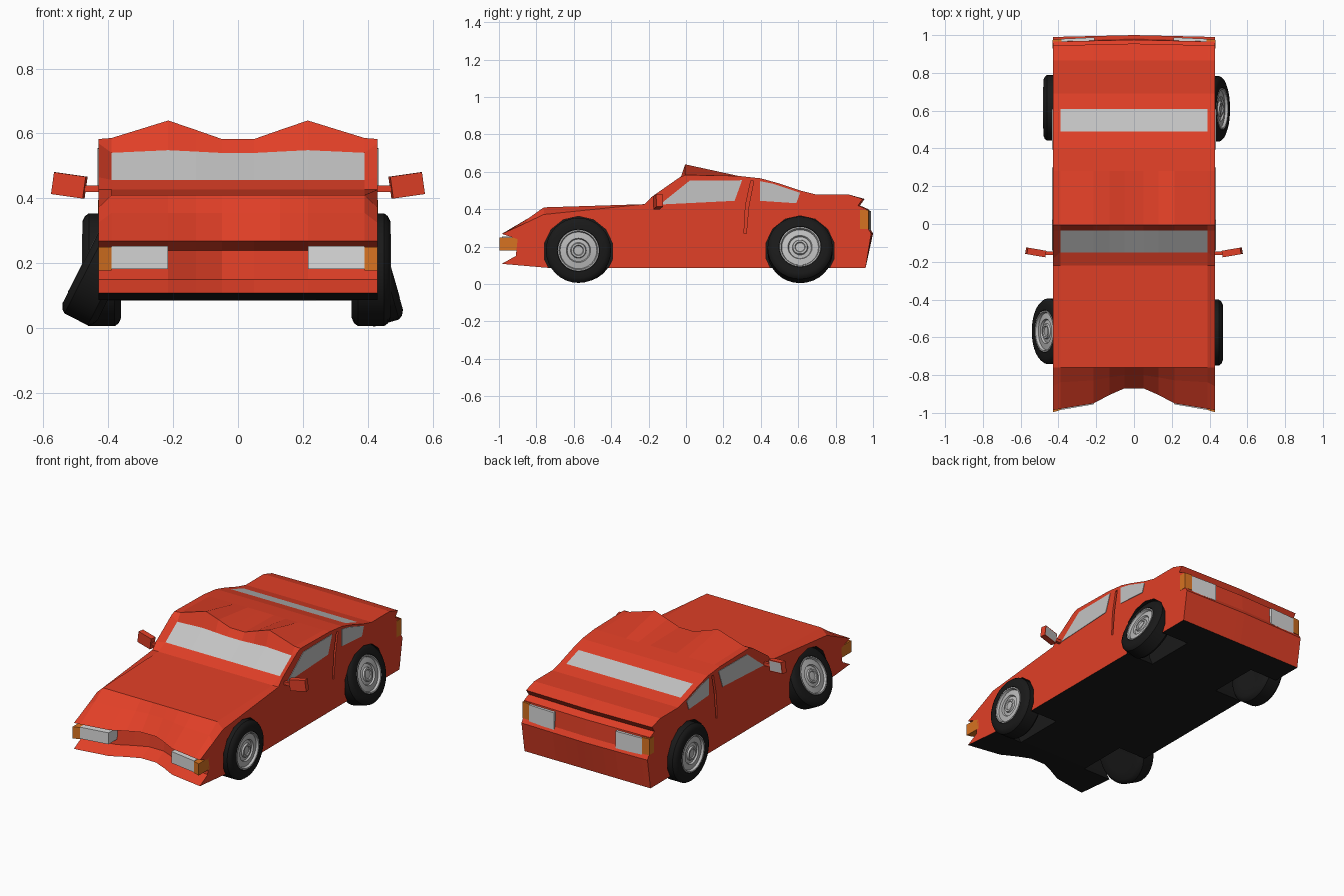
import bpy, bmesh, math
from mathutils import Matrix, Vector

if "Cube" in bpy.data.objects:
    bpy.data.objects.remove(bpy.data.objects["Cube"])


def material(name, rgb):
    m = bpy.data.materials.new(name)
    m.use_nodes = True
    m.diffuse_color = (*rgb, 1)
    m.node_tree.nodes["Principled BSDF"].inputs["Base Color"].default_value = (*rgb, 1)
    return m


RED = material("red paint", (0.75, 0.05, 0.02))
BLACK = material("black rubber", (0.01, 0.01, 0.01))
GLASS = material("grey glass", (0.55, 0.55, 0.55))
LAMP = material("white lamp", (0.7, 0.7, 0.7))
AMBER = material("amber lamp", (0.68, 0.17, 0.015))
RIM = material("silver rim", (0.5, 0.5, 0.5))


def finish(bm, name, *mats):
    bmesh.ops.recalc_face_normals(bm, faces=bm.faces)
    me = bpy.data.meshes.new(name)
    bm.to_mesh(me)
    bm.free()
    for m in mats:
        me.materials.append(m)
    ob = bpy.data.objects.new(name, me)
    bpy.context.scene.collection.objects.link(ob)
    return ob


def prism(name, pts, axis, lo, hi, mat):
    """Extrude a 2D outline along x (outline in y, z) or z (outline in x, y)."""
    bm = bmesh.new()
    ends = []
    for h in (lo, hi):
        ends.append([bm.verts.new((h, a, b) if axis == "x" else (a, b, h)) for a, b in pts])
        bm.faces.new(ends[-1])
    n = len(pts)
    for i in range(n):
        j = (i + 1) % n
        bm.faces.new((ends[0][i], ends[0][j], ends[1][j], ends[1][i]))
    return finish(bm, name, mat)


def select_only(ob):
    bpy.ops.object.select_all(action="DESELECT")
    ob.select_set(True)
    bpy.context.view_layer.objects.active = ob


# Body: one side profile (y, z), swept across columns in x
PROFILE = [(.96, .085), (-.72, .085), (-.985, .108), (-.91, .15), (-.9, .24),
           (-.985, .268), (-.84, .355), (-.76, .41), (-.22, .427), (-.15, .457),
           (-.035, .54), (-.005, .583), (.28, .578), (.40, .565), (.49, .54),
           (.61, .50), (.69, .48), (.865, .48), (.945, .455), (.92, .42),
           (.965, .40), (.972, .30), (.99, .27)]
# Column x: (nose setback, roof bump height)
COLUMNS = {0: (.115, 0), .05: (.115, 0), .13: (.08, .028), .215: (.035, .057),
           .39: (.006, .003), .43: (0, 0)}
NOSE, ROOF_FRONT, TAIL = (2, 3, 4, 5), 11, 18
# Outer edge: chamfered front wing and raised windscreen pillar
EDGE = {6: (-.86, .325), 7: (-.76, .372), 9: (-.185, .465), 10: (-.035, .57)}
SCREENS = (9, 14)


def body_point(i, x):
    setback, bump = COLUMNS[abs(x)]
    y, z = EDGE.get(i, PROFILE[i]) if abs(x) == .43 else PROFILE[i]
    if i in NOSE:
        y += setback
    elif i == 6:
        y += setback * .35
    elif i == ROOF_FRONT:
        z += bump
    elif i == 10:
        z += bump * .15
    elif i >= TAIL:
        y += .01 * (1 - abs(x) / .43)
    return x, y, z


xs = sorted({s * x for x in COLUMNS for s in (-1, 1)})
bm = bmesh.new()
grid = [[bm.verts.new(body_point(i, x)) for i in range(len(PROFILE))] for x in xs]
n = len(PROFILE)
for c in range(len(xs) - 1):
    for i in range(n):
        j = (i + 1) % n
        f = bm.faces.new((grid[c][i], grid[c][j], grid[c + 1][j], grid[c + 1][i]))
        if i < 2:
            f.material_index = 1
        elif i in SCREENS and 0 < c < len(xs) - 2:
            f.material_index = 2
bm.faces.new(grid[0])
bm.faces.new(grid[-1])
body = finish(bm, "body", RED, BLACK, GLASS)

# Wheel arches and door pillar grooves cut out of the body
ARCHES = ((-.575, .175), (.61, .178))
cutters = []
for s in (-1, 1):
    for y, z in ARCHES:
        ring = [(y + .187 * math.cos(math.tau * (k + .5) / 14),
                 z + .187 * math.sin(math.tau * (k + .5) / 14)) for k in range(14)]
        cutters.append(prism("arch_cutter", ring, "x", s * .24, s * .6, BLACK))
    groove = [(.31, .27), (.322, .27), (.336, .42), (.362, .55), (.346, .55), (.318, .42)]
    cutters.append(prism("groove_cutter", groove, "x", s * .41, s * .5, RED))
select_only(body)
for cutter in cutters:
    cutter.hide_render = True
    mod = body.modifiers.new("cut", "BOOLEAN")
    mod.operation, mod.solver, mod.object = "DIFFERENCE", "EXACT", cutter
    bpy.ops.object.modifier_apply(modifier=mod.name)
for cutter in cutters:
    bpy.data.objects.remove(cutter)
for f in body.data.polygons:
    c = f.center
    if abs(c.x) < .425 and c.z < .37 and any(math.hypot(c.y - y, c.z - z) < .195 for y, z in ARCHES):
        f.material_index = 1

# Side windows, lamps and mirrors, mirrored left and right
for s, side in ((1, "left"), (-1, "right")):
    def plan(pts):
        return [(s * x, y) for x, y in pts]

    prism(side + "_door_window", [(-.14, .425), (.02, .553), (.3, .555), (.26, .445)],
          "x", s * .428, s * .433, GLASS)
    prism(side + "_quarter_window", [(.395, .55), (.47, .535), (.61, .488), (.59, .432), (.395, .445)],
          "x", s * .428, s * .433, GLASS)
    prism(side + "_headlamp", plan([(.215, -.955), (.39, -.985), (.39, -.87), (.215, -.85)]),
          "z", .182, .253, LAMP)
    prism(side + "_front_indicator", plan([(.39, -.985), (.43, -.997), (.43, -.89), (.39, -.89)]),
          "z", .178, .25, AMBER)
    prism(side + "_tail_lamp", plan([(.21, .988), (.385, .98), (.385, .9), (.21, .9)]),
          "z", .285, .39, LAMP)
    prism(side + "_rear_indicator", plan([(.385, .98), (.432, .975), (.432, .93), (.385, .93)]),
          "z", .295, .395, AMBER)

    # Door mirror: tilted shell with a glass back and a short arm
    bm = bmesh.new()
    pose = (Matrix.Translation((s * .52, -.15, .44)) @ Matrix.Rotation(s * .17, 4, "Z")
            @ Matrix.Rotation(-s * .14, 4, "Y"))
    bmesh.ops.create_cube(bm, size=1, matrix=pose @ Matrix.Diagonal((.1, .035, .068, 1)))
    bm.faces.ensure_lookup_table()
    back = max(bm.faces, key=lambda f: f.calc_center_median().y)
    bmesh.ops.inset_individual(bm, faces=[back], thickness=.007)
    back.material_index = 1
    bmesh.ops.create_cube(bm, size=1, matrix=Matrix.Translation((s * .45, -.155, .43))
                          @ Matrix.Diagonal((.06, .018, .02, 1)))
    finish(bm, side + "_mirror", RED, GLASS)


def lathe(name, profile, mat, pose):
    """Turn a profile of (x, radius) about the x axis."""
    bm = bmesh.new()
    vs = [bm.verts.new((x, 0, r)) for x, r in profile]
    es = [bm.edges.new(p) for p in zip(vs, vs[1:])]
    bmesh.ops.spin(bm, geom=vs + es, axis=(1, 0, 0), cent=(0, 0, 0),
                   angle=math.tau, steps=32)
    bmesh.ops.remove_doubles(bm, verts=bm.verts, dist=.0005)
    bmesh.ops.transform(bm, matrix=pose, verts=bm.verts)
    ob = finish(bm, name, mat)
    select_only(ob)
    bpy.ops.object.shade_smooth_by_angle(angle=math.radians(35))


TYRE = [(-.05, 0), (-.06, .1), (-.06, .148), (-.052, .165), (-.04, .174), (.04, .174),
        (.052, .165), (.06, .148), (.06, .113), (.045, .108)]
HUB = [(.045, .112), (.061, .11), (.061, .103), (.047, .098), (.052, .065), (.042, .06),
       (.046, .042), (.056, .038), (.056, .028), (.05, .024), (.052, 0)]

# Wheels: name, side, centre, outward lean in degrees
for name, s, centre, lean in (("front_left", 1, (.41, -.575, .18), 0),
                              ("front_right", -1, (-.42, -.568, .182), 27),
                              ("rear_left", 1, (.41, .61, .183), 16),
                              ("rear_right", -1, (-.42, .615, .18), 0)):
    pose = (Matrix.Translation(Vector(centre)) @ Matrix.Rotation(-s * math.radians(lean), 4, "Y")
            @ Matrix.Rotation(0 if s > 0 else math.pi, 4, "Z"))
    lathe(name + "_tyre", TYRE, BLACK, pose)
    lathe(name + "_rim", HUB, RIM, pose)
